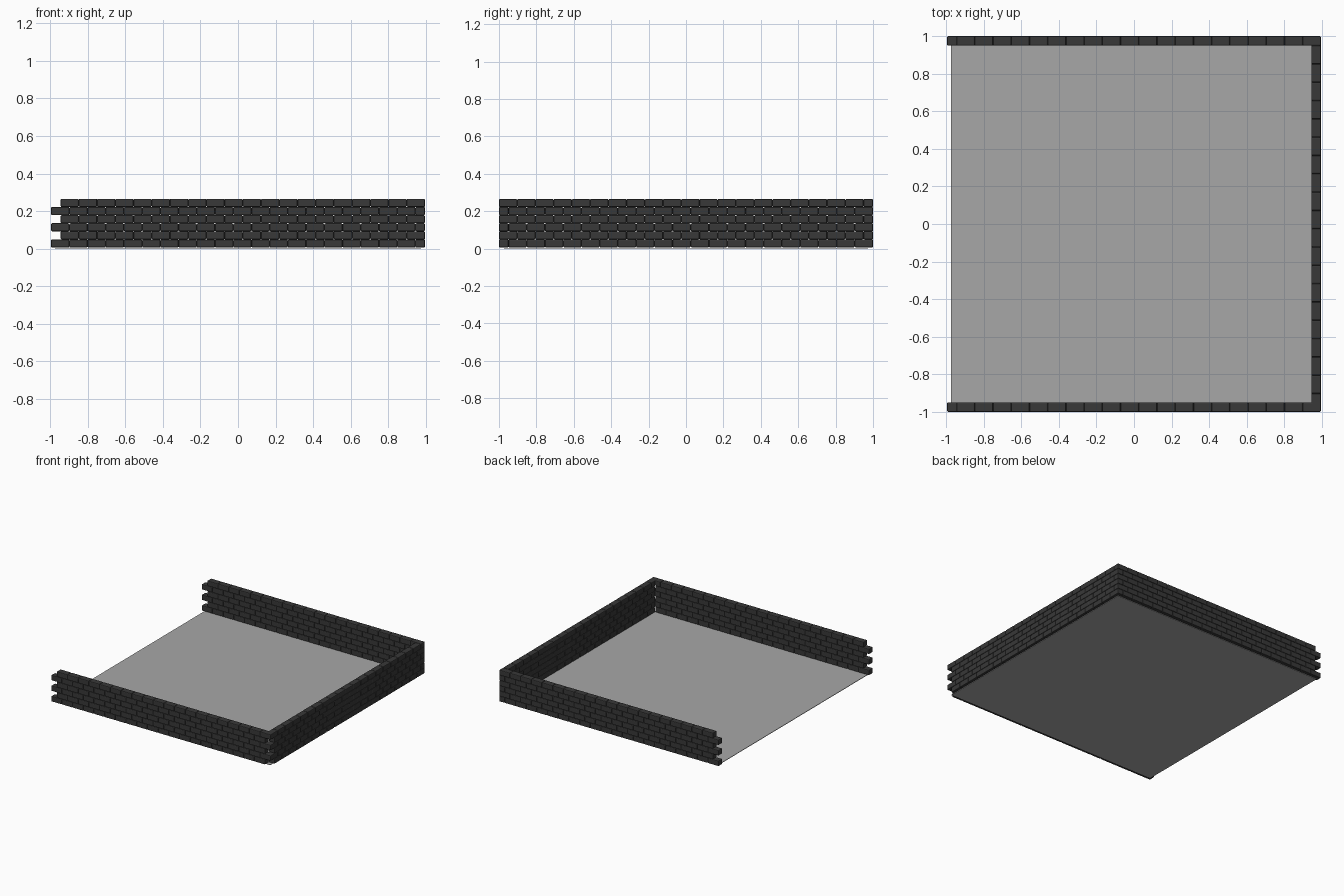
import bpy, bmesh
from mathutils import Matrix, Vector

if "Cube" in bpy.data.objects:
    bpy.data.objects.remove(bpy.data.objects["Cube"])

def material(name, v):
    m = bpy.data.materials.new(name)
    m.diffuse_color = (v, v, v, 1)
    m.use_nodes = True
    m.node_tree.nodes["Principled BSDF"].inputs["Base Color"].default_value = m.diffuse_color
    return m

brick_mat = material("dark brick", 0.04)
floor_mat = material("grey floor", 0.39)

X, Y = 0.995, 1.0            # outer half sizes
T = 0.051                    # wall thickness
ROWS, Z0, H = 6, 0.006, 0.0432
COUNT = 20                   # bricks per course

def add_box(bm, lo, hi):
    lo, hi = Vector(lo), Vector(hi)
    mat = Matrix.Translation((lo + hi) / 2) @ Matrix.Diagonal((*(hi - lo), 1))
    bmesh.ops.create_cube(bm, size=1, matrix=mat)

def finish(bm, name, mat):
    me = bpy.data.meshes.new(name)
    bm.to_mesh(me)
    bm.free()
    me.materials.append(mat)
    ob = bpy.data.objects.new(name, me)
    bpy.context.collection.objects.link(ob)

def wall(name, axis, side, spans):
    """Running-bond wall; spans = (start, end) for odd and even courses."""
    bm = bmesh.new()
    for r in range(ROWS):
        a, b = spans[r % 2]
        step = (b - a) / COUNT
        z = Z0 + r * H
        for i in range(COUNT):
            u0, u1 = a + i * step, a + (i + 1) * step
            v0, v1 = side
            if axis == 'x':
                add_box(bm, (u0, v0, z), (u1, v1, z + H))
            else:
                add_box(bm, (v0, u0, z), (v1, u1, z + H))
    # softened brick edges
    bmesh.ops.bevel(bm, geom=bm.edges[:], offset=0.006, segments=2,
                    profile=0.5, affect='EDGES')
    finish(bm, name, brick_mat)

# walls, alternate courses toothed at the open ends and interlocked at corners
x_spans = ((-X, X - T), (-X + T, X))
wall("front_wall", 'x', (-Y, -Y + T), x_spans)
wall("back_wall", 'x', (Y - T, Y), x_spans)
wall("right_wall", 'y', (X - T, X), ((-Y + T, Y), (-Y, Y - T)))

# thin floor slab
bm = bmesh.new()
add_box(bm, (-0.974, -0.974, 0), (0.974, 0.974, 0.004))
finish(bm, "floor", floor_mat)
